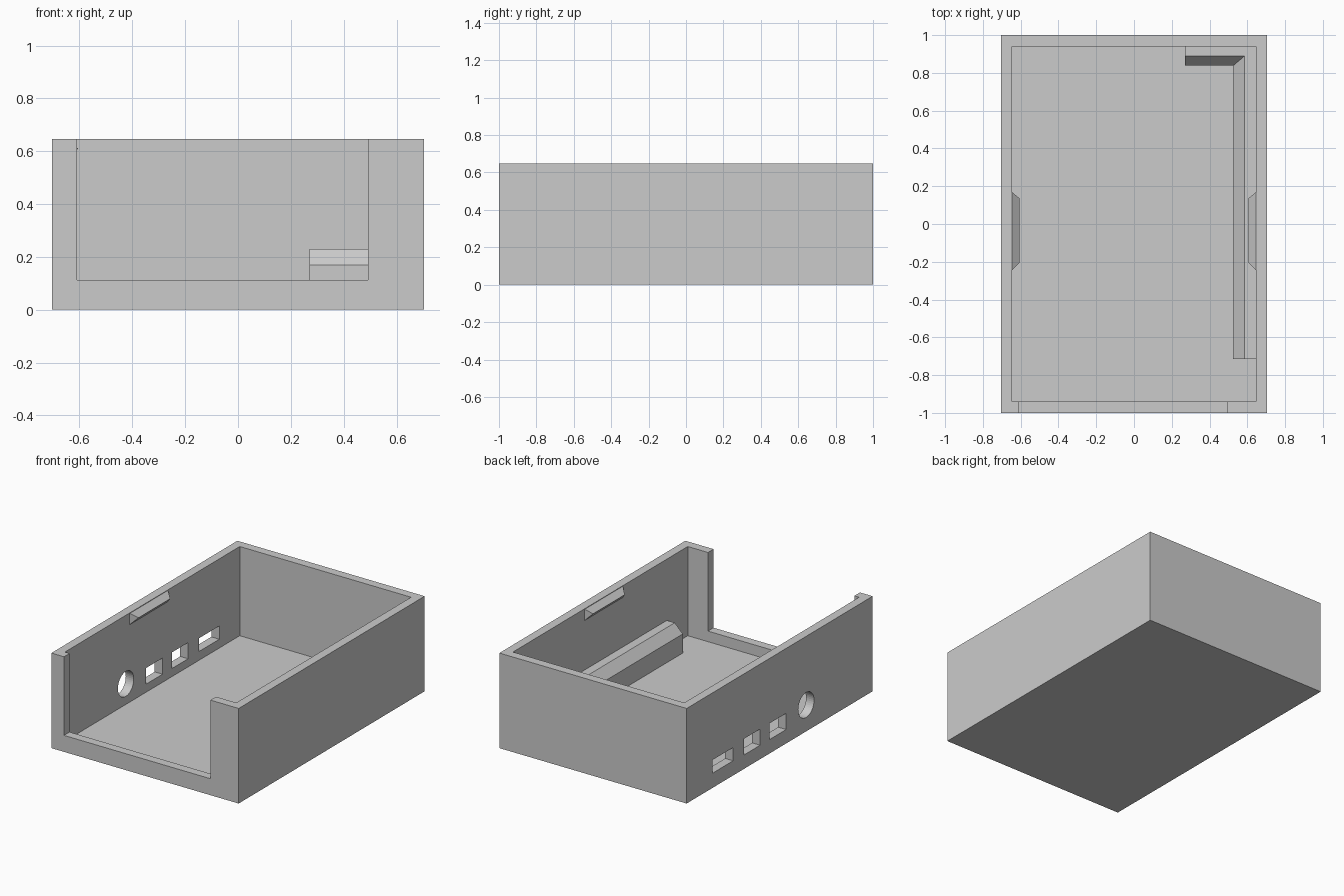
import bpy
import bmesh
import math
from mathutils import Vector

default_cube = bpy.data.objects.get("Cube")
if default_cube:
    bpy.data.objects.remove(default_cube, do_unlink=True)

HALF_X, HALF_Y, HEIGHT = 0.705, 1.0, 0.647
WALL, FLOOR = 0.06, 0.04
IN_X, IN_Y = HALF_X - WALL, HALF_Y - WALL

grey = bpy.data.materials.new("grey plastic")
grey.use_nodes = True
grey.diffuse_color = (0.6, 0.6, 0.6, 1)
grey.node_tree.nodes["Principled BSDF"].inputs["Base Color"].default_value = (0.6, 0.6, 0.6, 1)


def finish(name, bm):
    bmesh.ops.recalc_face_normals(bm, faces=bm.faces)
    mesh = bpy.data.meshes.new(name)
    bm.to_mesh(mesh)
    bm.free()
    mesh.materials.append(grey)
    obj = bpy.data.objects.new(name, mesh)
    bpy.context.collection.objects.link(obj)
    return obj


def box(name, x, y, z):
    """Box from (low, high) ranges on each axis."""
    bm = bmesh.new()
    bmesh.ops.create_cube(bm, size=1)
    for v in bm.verts:
        v.co = Vector([(a + b) / 2 + c * (b - a) for (a, b), c in zip((x, y, z), v.co)])
    return finish(name, bm)


def loft(name, sections):
    """Solid through a row of matching cross-sections."""
    bm = bmesh.new()
    rings = [[bm.verts.new(p) for p in s] for s in sections]
    for a, b in zip(rings, rings[1:]):
        for i in range(len(a)):
            j = (i + 1) % len(a)
            bm.faces.new((a[i], a[j], b[j], b[i]))
    bm.faces.new(rings[0])
    bm.faces.new(rings[-1])
    return finish(name, bm)


def cut(target, cutter):
    cutter.hide_render = True
    mod = target.modifiers.new("cut", 'BOOLEAN')
    mod.operation = 'DIFFERENCE'
    mod.solver = 'EXACT'
    mod.object = cutter
    bpy.context.view_layer.objects.active = target
    bpy.ops.object.modifier_apply(modifier=mod.name)
    bpy.data.objects.remove(cutter, do_unlink=True)


# Open tray with a wide front opening
tray = box("tray", (-HALF_X, HALF_X), (-HALF_Y, HALF_Y), (0, HEIGHT))
cut(tray, box("cavity", (-IN_X, IN_X), (-IN_Y, IN_Y), (FLOOR, 1)))
cut(tray, box("front_opening", (-0.61, 0.493), (-1.2, -0.9), (0.112, 1)))

# Connector ports through one side wall
ports = [((0.50, 0.72), (0.10, 0.19)),
         ((0.21, 0.385), (0.095, 0.205)),
         ((-0.07, 0.11), (0.095, 0.205))]
for y, z in ports:
    cut(tray, box("port", (-0.8, -0.6), y, z))

bm = bmesh.new()
bmesh.ops.create_cone(bm, cap_ends=True, segments=40, radius1=0.085, radius2=0.085, depth=0.2)
round_port = finish("round_port", bm)
round_port.rotation_euler.y = math.pi / 2
round_port.location = (-0.7, -0.285, 0.18)
bpy.context.view_layer.update()
cut(tray, round_port)

# Snap ridges near the rim of both side walls
for side, label in ((-1, "right"), (1, "left")):
    bm = bmesh.new()
    wall, tip = side * (IN_X + 0.002), side * 0.605
    for y_wall, y_tip in ((-0.245, -0.205), (0.17, 0.135)):
        for p in ((wall, y_wall, 0.565), (wall, y_wall, 0.645), (tip, y_tip, 0.61)):
            bm.verts.new(p)
    bmesh.ops.convex_hull(bm, input=bm.verts)
    finish(label + "_snap_ridge", bm)

# L-shaped support ledge with a bevelled edge, mitred at the back corner
profile = [(-0.002, FLOOR - 0.002), (0.12, FLOOR - 0.002), (0.12, 0.17), (0.06, 0.23), (-0.002, 0.23)]
back_y = IN_Y + 0.02 - 0.02
loft("support_ledge", [
    [(IN_X - d, -0.715, z) for d, z in profile],
    [(IN_X - d, back_y - d * 0.85, z) for d, z in profile],
    [(0.27, back_y - d * 0.85, z) for d, z in profile],
])
